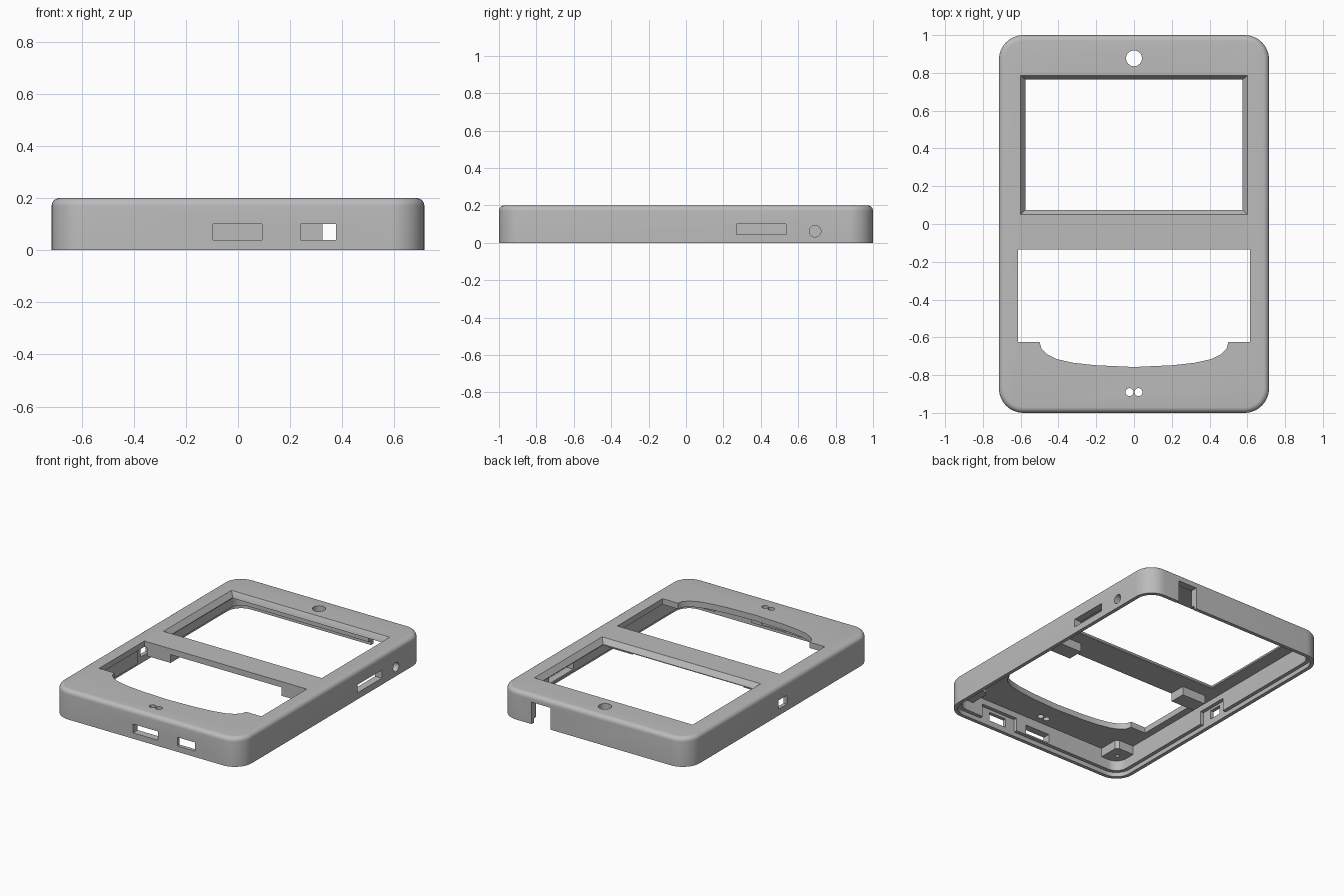
import bpy, bmesh, math
from mathutils import Vector

if "Cube" in bpy.data.objects:
    bpy.data.objects.remove(bpy.data.objects["Cube"], do_unlink=True)

GREY = (0.5, 0.5, 0.5, 1)
mat = bpy.data.materials.new("mid grey plastic")
mat.use_nodes = True
mat.diffuse_color = GREY
mat.node_tree.nodes["Principled BSDF"].inputs["Base Color"].default_value = GREY

HX, HY, H, R = 0.715, 1.0, 0.2, 0.13   # half width, half length, height, corner radius
WALL, ROOF = 0.05, 0.16                # wall thickness, underside of the face plate


def rounded(inset):
    """Rounded rectangle outline, inset from the outer edge."""
    r, pts = R - inset, []
    for k, (sx, sy) in enumerate([(1, 1), (-1, 1), (-1, -1), (1, -1)]):
        for i in range(13):
            a = math.radians(90 * k + 7.5 * i)
            pts.append((sx * (HX - R) + r * math.cos(a), sy * (HY - R) + r * math.sin(a)))
    return pts


def rect(x0, x1, y0, y1):
    return [(x0, y0), (x1, y0), (x1, y1), (x0, y1)]


def circle(x, y, r, n=32):
    return [(x + r * math.cos(2 * math.pi * i / n), y + r * math.sin(2 * math.pi * i / n)) for i in range(n)]


def loft(name, rings, axis="Z"):
    """Closed solid through (outline, level) rings; the axis says which way it runs."""
    place = {"Z": lambda u, v, w: (u, v, w),
             "X": lambda u, v, w: (w, u, v),
             "Y": lambda u, v, w: (u, w, v)}[axis]
    bm = bmesh.new()
    loops = [[bm.verts.new(Vector(place(u, v, w))) for u, v in pts] for pts, w in rings]
    for a, b in zip(loops, loops[1:]):
        for i in range(len(a)):
            j = (i + 1) % len(a)
            bm.faces.new((a[i], a[j], b[j], b[i]))
    bm.faces.new(loops[0][::-1])
    bm.faces.new(loops[-1])
    bmesh.ops.recalc_face_normals(bm, faces=bm.faces)
    me = bpy.data.meshes.new(name)
    bm.to_mesh(me)
    bm.free()
    me.materials.append(mat)
    ob = bpy.data.objects.new(name, me)
    bpy.context.collection.objects.link(ob)
    return ob


def activate(ob):
    bpy.ops.object.select_all(action="DESELECT")
    ob.select_set(True)
    bpy.context.view_layer.objects.active = ob


def cut(ob, outline, lo, hi, axis="Z", rings=None):
    """Subtract a prism, or a loft when rings are given."""
    tool = loft("cutter", rings or [(outline, lo), (outline, hi)], axis)
    tool.hide_render = True
    activate(ob)
    mod = ob.modifiers.new("cut", "BOOLEAN")
    mod.operation, mod.solver, mod.object = "DIFFERENCE", "EXACT", tool
    bpy.ops.object.modifier_apply(modifier=mod.name)
    bpy.data.objects.remove(tool, do_unlink=True)


# Shell with a rounded upper edge
F = 0.03
fillet = [(F - F * math.cos(math.radians(15 * i)), H - F + F * math.sin(math.radians(15 * i))) for i in range(7)]
shell = loft("case_shell", [(rounded(0), 0)] + [(rounded(d), z) for d, z in fillet])

# Hollow underside with a stepped lip at the rim
cut(shell, None, 0, 0, rings=[(rounded(0.025), -0.05), (rounded(0.025), 0.03),
                              (rounded(WALL), 0.03), (rounded(WALL), ROOF)])

# Screen window with bevelled edges
cut(shell, None, 0, 0, rings=[(rect(-0.575, 0.575, 0.075, 0.765), 0.1),
                              (rect(-0.575, 0.575, 0.075, 0.765), ROOF + 0.005),
                              (rect(-0.6, 0.6, 0.05, 0.785), H),
                              (rect(-0.6, 0.6, 0.05, 0.785), H + 0.05)])

# Keyboard opening with a curved lower edge
curve = [(0.5, -0.625), (0.49, -0.66), (0.46, -0.69), (0.41, -0.715), (0.32, -0.735), (0.2, -0.748)]
opening = [(0.615, -0.135), (0.615, -0.625)] + curve
opening = opening + [(0, -0.757)] + [(-x, y) for x, y in reversed(opening)]
cut(shell, opening, 0.1, 0.3)

# Round holes in the face: speaker and microphone
cut(shell, circle(0, 0.877, 0.042), 0.1, 0.3)
for s in (-1, 1):
    cut(shell, circle(s * 0.024, -0.89, 0.021), 0.1, 0.3)

# Front wall ports, with a pocket behind the smaller one
cut(shell, rect(-0.095, 0.092, 0.04, 0.1), -1.1, -0.9, "Y")
cut(shell, rect(0.24, 0.375, 0.04, 0.1), -1.1, -0.9, "Y")
cut(shell, rect(0.17, 0.45, 0.02, 0.12), -0.975, -0.9, "Y")

# Side wall slot and round jack hole
cut(shell, rect(0.27, 0.535, 0.045, 0.1), 0.6, 0.8, "X")
cut(shell, circle(0.69, 0.062, 0.031), 0.6, 0.8, "X")

# Opposite wall port with its pocket
cut(shell, rect(-0.07, 0.02, 0.045, 0.105), -0.8, -0.6, "X")
cut(shell, rect(-0.14, 0.08, -0.02, 0.12), -0.69, -0.6, "X")

# Notch in the back wall, open at the rim
cut(shell, rect(0.325, 0.47, -0.05, 0.15), 0.9, 1.1, "Y")

# Corner screw posts and support blocks under the crossbar
parts = [shell]
for side, s in (("left", 1), ("right", -1)):
    outline = [(0.53, -0.97), (0.53, -0.82), (0.55, -0.8), (0.69, -0.8), (0.69, -0.9), (0.62, -0.97)]
    post = [(s * x, y) for x, y in outline]
    ob = loft(side + "_screw_post", [(post, 0.1), (post, ROOF + 0.01)])
    cut(ob, circle(s * 0.6, -0.88, 0.013, 16), 0.05, 0.15)
    xs = sorted((s * 0.42, s * 0.6))
    block = rect(xs[0], xs[1], -0.13, -0.02)
    parts += [ob, loft(side + "_support_block", [(block, 0.1), (block, ROOF + 0.01)])]

for ob in parts:
    activate(ob)
    bpy.ops.object.shade_smooth_by_angle(angle=math.radians(30))
